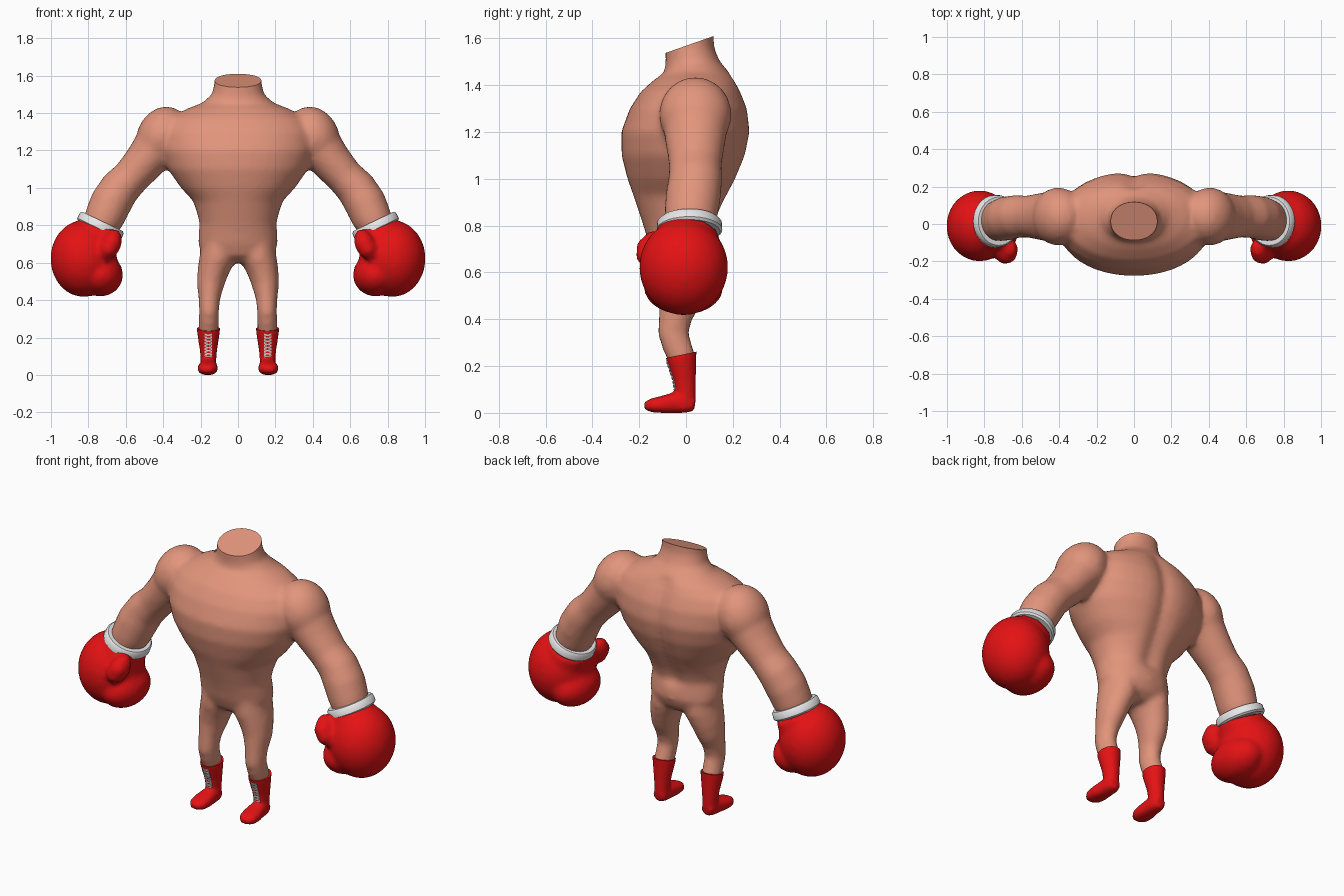
import bpy, bmesh, math
from mathutils import Vector, Matrix

if "Cube" in bpy.data.objects:
    bpy.data.objects.remove(bpy.data.objects["Cube"])


def material(name, rgb):
    m = bpy.data.materials.new(name)
    m.diffuse_color = (*rgb, 1)
    m.use_nodes = True
    m.node_tree.nodes["Principled BSDF"].inputs["Base Color"].default_value = m.diffuse_color
    return m


SKIN = material("skin", (0.76, 0.30, 0.20))
RED = material("red_leather", (0.78, 0.006, 0.007))
WHITE = material("white_trim", (0.80, 0.80, 0.80))


def ring(c, u, v, a, b, n=28, p=2.0):
    """Superellipse cross-section around c."""
    pts = []
    for i in range(n):
        t = 2 * math.pi * i / n
        cs, sn = math.cos(t), math.sin(t)
        pts.append(c + u * a * math.copysign(abs(cs) ** (2 / p), cs)
                   + v * b * math.copysign(abs(sn) ** (2 / p), sn))
    return pts


def loft(bm, rings):
    rows = [[bm.verts.new(p) for p in r] for r in rings]
    n = len(rows[0])
    for r0, r1 in zip(rows, rows[1:]):
        for i in range(n):
            j = (i + 1) % n
            bm.faces.new((r0[i], r0[j], r1[j], r1[i]))
    bm.faces.new(rows[0][::-1])
    bm.faces.new(rows[-1])


def tube(bm, pts, side=1, ref=(0, 1, 0), p=2.0):
    """Limb through (x, y, z, radius across, radius along ref)."""
    cs = [Vector((side * q[0], q[1], q[2])) for q in pts]
    rings = []
    for i, q in enumerate(pts):
        t = (cs[min(i + 1, len(cs) - 1)] - cs[max(i - 1, 0)]).normalized()
        u = Vector(ref).cross(t).normalized()
        v = t.cross(u)
        rings.append(ring(cs[i], u, v, q[3], q[4], p=p))
    loft(bm, rings)


def ball(bm, c, r, rot=0.0):
    m = Matrix.Translation(c) @ Matrix.Rotation(rot, 4, 'Y') @ Matrix.Diagonal((*r, 1))
    bmesh.ops.create_uvsphere(bm, u_segments=28, v_segments=18, radius=1, matrix=m)


def finish(name, bm, mat, voxel=0, smooth=0, cut=None, mirror=True):
    """Fuse the pieces, soften them, trim with an optional plane, mirror."""
    bmesh.ops.recalc_face_normals(bm, faces=bm.faces[:])
    me = bpy.data.meshes.new(name)
    bm.to_mesh(me)
    bm.free()
    ob = bpy.data.objects.new(name, me)
    bpy.context.collection.objects.link(ob)
    if voxel:
        r = ob.modifiers.new("fuse", 'REMESH')
        r.mode, r.voxel_size = 'VOXEL', voxel
    if smooth:
        s = ob.modifiers.new("soften", 'SMOOTH')
        s.factor, s.iterations = 0.5, smooth
    dg = bpy.context.evaluated_depsgraph_get()
    new = bpy.data.meshes.new_from_object(ob.evaluated_get(dg))
    ob.modifiers.clear()
    ob.data = new
    b = bmesh.new()
    b.from_mesh(new)
    if cut:
        res = bmesh.ops.bisect_plane(b, geom=b.verts[:] + b.edges[:] + b.faces[:],
                                     plane_co=cut[0], plane_no=cut[1], clear_outer=True)
        rim = [e for e in res["geom_cut"] if isinstance(e, bmesh.types.BMEdge)]
        bmesh.ops.edgeloop_fill(b, edges=rim)
    if mirror:
        d = bmesh.ops.duplicate(b, geom=b.verts[:] + b.edges[:] + b.faces[:])["geom"]
        for v in d:
            if isinstance(v, bmesh.types.BMVert):
                v.co.x *= -1
        bmesh.ops.reverse_faces(b, faces=[f for f in d if isinstance(f, bmesh.types.BMFace)])
    b.to_mesh(new)
    b.free()
    new.materials.clear()
    new.materials.append(mat)
    bpy.ops.object.select_all(action='DESELECT')
    ob.select_set(True)
    bpy.context.view_layer.objects.active = ob
    bpy.ops.object.shade_smooth_by_angle(angle=math.radians(40))
    return ob


X, Y, Z = Vector((1, 0, 0)), Vector((0, 1, 0)), Vector((0, 0, 1))

# Body: torso sections (z, front y, back y, half width)
TORSO = [(0.60, -0.08, 0.07, 0.10), (0.64, -0.13, 0.12, 0.19), (0.70, -0.155, 0.145, 0.212),
         (0.76, -0.17, 0.14, 0.21), (0.81, -0.185, 0.135, 0.205), (0.87, -0.205, 0.155, 0.22),
         (0.93, -0.225, 0.185, 0.24), (1.00, -0.25, 0.22, 0.305), (1.10, -0.275, 0.26, 0.375),
         (1.20, -0.277, 0.28, 0.41), (1.30, -0.24, 0.268, 0.41), (1.37, -0.195, 0.24, 0.37),
         (1.42, -0.14, 0.215, 0.28), (1.455, -0.09, 0.185, 0.19), (1.50, -0.087, 0.145, 0.14),
         (1.56, -0.088, 0.12, 0.126), (1.72, -0.085, 0.115, 0.124)]
bm = bmesh.new()
rows = []
for z, f, k, w in TORSO:
    r = ring(Vector((0, (f + k) / 2, z)), X, Y, w, (k - f) / 2, n=48, p=2.1)
    for q in r:  # spine groove
        if q.y > 0 and 0.8 < z < 1.45:
            q.y -= 0.025 * math.exp(-(q.x / 0.05) ** 2)
    rows.append(r)
loft(bm, rows)
for s in (1, -1):
    # shoulder, arm and leg
    ball(bm, (s * 0.405, 0.04, 1.275), (0.135, 0.155, 0.165), s * -0.45)
    tube(bm, [(0.36, 0.04, 1.30, 0.12, 0.13), (0.43, 0.04, 1.23, 0.125, 0.14),
              (0.50, 0.04, 1.14, 0.11, 0.125), (0.57, 0.04, 1.06, 0.10, 0.112),
              (0.63, 0.04, 1.00, 0.107, 0.115), (0.68, 0.03, 0.92, 0.112, 0.118),
              (0.715, 0.02, 0.84, 0.107, 0.113), (0.75, 0.01, 0.77, 0.09, 0.10)], s)
    tube(bm, [(0.10, -0.01, 0.70, 0.095, 0.125), (0.112, -0.01, 0.62, 0.095, 0.125),
              (0.135, -0.015, 0.55, 0.083, 0.108), (0.148, -0.025, 0.48, 0.073, 0.09),
              (0.153, -0.045, 0.41, 0.058, 0.072), (0.155, -0.055, 0.34, 0.053, 0.066),
              (0.156, -0.04, 0.29, 0.053, 0.063), (0.157, -0.02, 0.24, 0.054, 0.060),
              (0.158, -0.005, 0.16, 0.038, 0.04)], s)
finish("body", bm, SKIN, voxel=0.016, smooth=6,
       cut=((0, 0.01, 1.572), (0, -0.33, 0.94)), mirror=False)

# Boxing gloves: cuff root, fist, curled fingers, thumb
bm = bmesh.new()
tube(bm, [(0.735, 0.015, 0.785, 0.118, 0.128), (0.77, 0.0, 0.72, 0.135, 0.15),
          (0.80, -0.005, 0.64, 0.13, 0.15)])
ball(bm, (0.825, -0.01, 0.622), (0.178, 0.19, 0.205))
ball(bm, (0.735, -0.01, 0.535), (0.12, 0.17, 0.115))
tube(bm, [(0.655, -0.10, 0.765, 0.02, 0.025), (0.662, -0.12, 0.745, 0.042, 0.05),
          (0.675, -0.145, 0.705, 0.055, 0.068), (0.70, -0.155, 0.66, 0.052, 0.06),
          (0.72, -0.15, 0.625, 0.025, 0.03)])
finish("gloves", bm, RED, voxel=0.016, smooth=4)

# Glove cuffs: rounded bands around the wrists
axis = Vector((0.43, 0, -0.90)).normalized()
u = Y.cross(axis)
c = Vector((0.735, 0.015, 0.797))
bm = bmesh.new()
SECTION = [(-0.026, 0.105), (-0.026, 0.120), (-0.016, 0.129), (0.016, 0.131),
           (0.026, 0.122), (0.026, 0.105)]
loft(bm, [ring(c + axis * h, u, Y, r, r + 0.009, n=36) for h, r in SECTION])
finish("glove_cuffs", bm, WHITE)

# Boots: shaft sections (z, front y, heel y, half width) and a foot
SHAFT = [(0.015, -0.06, 0.036, 0.040), (0.05, -0.055, 0.042, 0.042), (0.09, -0.048, 0.042, 0.042),
         (0.14, -0.056, 0.042, 0.047), (0.19, -0.073, 0.043, 0.055), (0.23, -0.086, 0.044, 0.061),
         (0.30, -0.092, 0.046, 0.063)]
BX = 0.158
bm = bmesh.new()
loft(bm, [ring(Vector((BX, (f + k) / 2, z)), X, Y, w, (k - f) / 2) for z, f, k, w in SHAFT])
tube(bm, [(0.158, 0.035, 0.035, 0.032, 0.028), (0.158, 0.0, 0.043, 0.042, 0.043),
          (0.159, -0.05, 0.043, 0.047, 0.044), (0.162, -0.10, 0.036, 0.054, 0.037),
          (0.164, -0.145, 0.032, 0.050, 0.030), (0.165, -0.178, 0.030, 0.026, 0.016)],
     ref=(0, 0, 1), p=2.4)
for v in bm.verts:
    v.co.z = max(v.co.z, 0.0)
finish("boots", bm, RED, voxel=0.009, smooth=3, cut=((0, -0.085, 0.235), (0, -0.2, 0.98)))


# Laces: thin criss-cross strips on the boot fronts
def shaft_point(x, z):
    for (z0, f0, k0, w0), (z1, f1, k1, w1) in zip(SHAFT, SHAFT[1:]):
        if z0 <= z <= z1:
            t = (z - z0) / (z1 - z0)
            f, k, w = f0 + (f1 - f0) * t, k0 + (k1 - k0) * t, w0 + (w1 - w0) * t
            y = (f + k) / 2 - (k - f) / 2 * math.sqrt(1 - (x / w) ** 2)
            return Vector((BX + x, y - 0.003, z))


bm = bmesh.new()
for i in range(8):
    z0 = 0.088 + i * 0.0165
    for s in (1, -1):
        for j in range(4):
            xs = [-0.02 + 0.01 * (j + d) for d in (0, 1)]
            zs = [z0 + 0.012 * (j + d) / 4 for d in (0, 1)]
            quad = [(xs[0], zs[0]), (xs[1], zs[1]), (xs[1], zs[1] + 0.006), (xs[0], zs[0] + 0.006)]
            outer = [bm.verts.new(shaft_point(s * x, z)) for x, z in quad]
            inner = [bm.verts.new(v.co + Vector((0, 0.006, 0))) for v in outer]
            bm.faces.new(outer)
            bm.faces.new(inner[::-1])
            for a in range(4):
                b2 = (a + 1) % 4
                bm.faces.new((outer[a], inner[a], inner[b2], outer[b2]))
finish("boot_laces", bm, WHITE)
